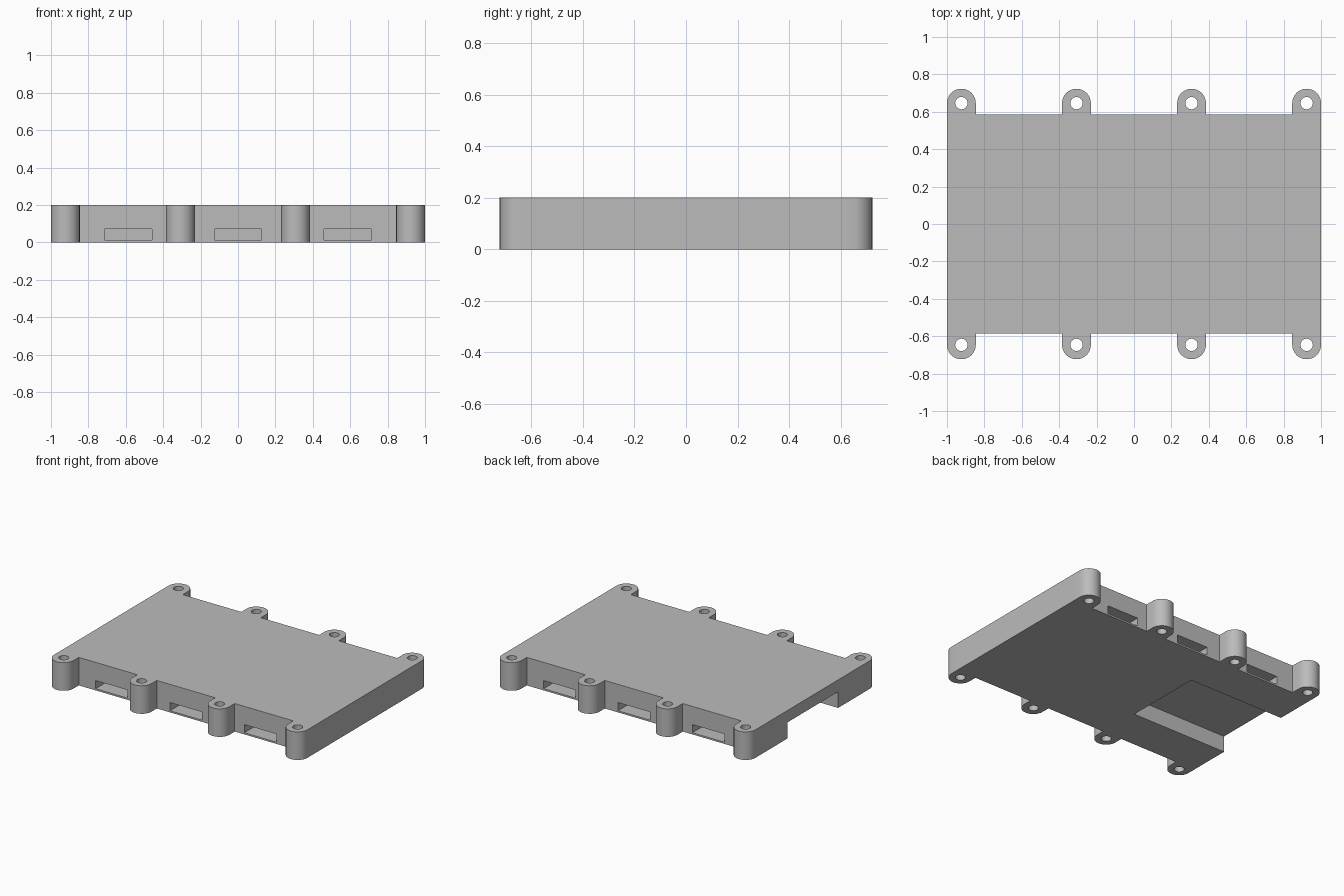
import bpy
import bmesh
from math import cos, sin, pi
from mathutils import Matrix, Vector

if "Cube" in bpy.data.objects:
    bpy.data.objects.remove(bpy.data.objects["Cube"])

HEIGHT, BODY_Y = 0.2, 0.586
LUG_R, LUG_Y, HOLE_R = 0.077, 0.646, 0.033
LUG_XS = [-0.923 + i * 0.923 * 2 / 3 for i in range(4)]
ARC_STEPS = 16

grey = bpy.data.materials.new("plain grey")
grey.use_nodes = True
grey.diffuse_color = (0.5, 0.5, 0.5, 1)
grey.node_tree.nodes["Principled BSDF"].inputs["Base Color"].default_value = (0.5, 0.5, 0.5, 1)


def make_object(name, bm):
    bmesh.ops.recalc_face_normals(bm, faces=bm.faces)
    mesh = bpy.data.meshes.new(name)
    bm.to_mesh(mesh)
    bm.free()
    mesh.materials.append(grey)
    obj = bpy.data.objects.new(name, mesh)
    bpy.context.collection.objects.link(obj)
    return obj


def box(bm, low, high):
    low, high = Vector(low), Vector(high)
    size = Matrix.Diagonal((*(high - low), 1))
    bmesh.ops.create_cube(bm, size=1, matrix=Matrix.Translation((low + high) / 2) @ size)


# Plate outline with rounded mounting lugs along the front, turned round for the back
front = []
for x in LUG_XS:
    front.append((x - LUG_R, -BODY_Y))
    for i in range(ARC_STEPS + 1):
        a = pi + pi * i / ARC_STEPS
        front.append((x + LUG_R * cos(a), -LUG_Y + LUG_R * sin(a)))
    front.append((x + LUG_R, -BODY_Y))
outline = front + [(-x, -y) for x, y in front]

bm = bmesh.new()
base = bm.faces.new([bm.verts.new((x, y, 0)) for x, y in outline])
wall = bmesh.ops.extrude_face_region(bm, geom=[base], use_keep_orig=True)
top = [v for v in wall["geom"] if isinstance(v, bmesh.types.BMVert)]
bmesh.ops.translate(bm, verts=top, vec=(0, 0, HEIGHT))
plate = make_object("enclosure_plate", bm)

# Cutters: screw holes, side slots and the underside recess
bm = bmesh.new()
for side in (-1, 1):
    for x in LUG_XS:
        bmesh.ops.create_cone(bm, cap_ends=True, segments=24, radius1=HOLE_R, radius2=HOLE_R,
                              depth=1, matrix=Matrix.Translation((x, side * LUG_Y, 0)))
    for x in (-0.587, 0, 0.587):
        y_in, y_out = side * (BODY_Y - 0.2), side * (BODY_Y + 0.1)
        box(bm, (x - 0.126, min(y_in, y_out), 0.012), (x + 0.126, max(y_in, y_out), 0.07))
box(bm, (-1.2, -0.286, -0.1), (-0.243, 0.286, 0.115))
cutter = make_object("opening_cutter", bm)
cutter.hide_render = True

# Cut the openings and discard the cutter
bpy.ops.object.select_all(action="DESELECT")
plate.select_set(True)
bpy.context.view_layer.objects.active = plate
cut = plate.modifiers.new("openings", "BOOLEAN")
cut.operation = "DIFFERENCE"
cut.solver = "EXACT"
cut.object = cutter
bpy.ops.object.modifier_apply(modifier=cut.name)
bpy.data.objects.remove(cutter)

bpy.ops.object.shade_smooth_by_angle(angle=pi / 6)
